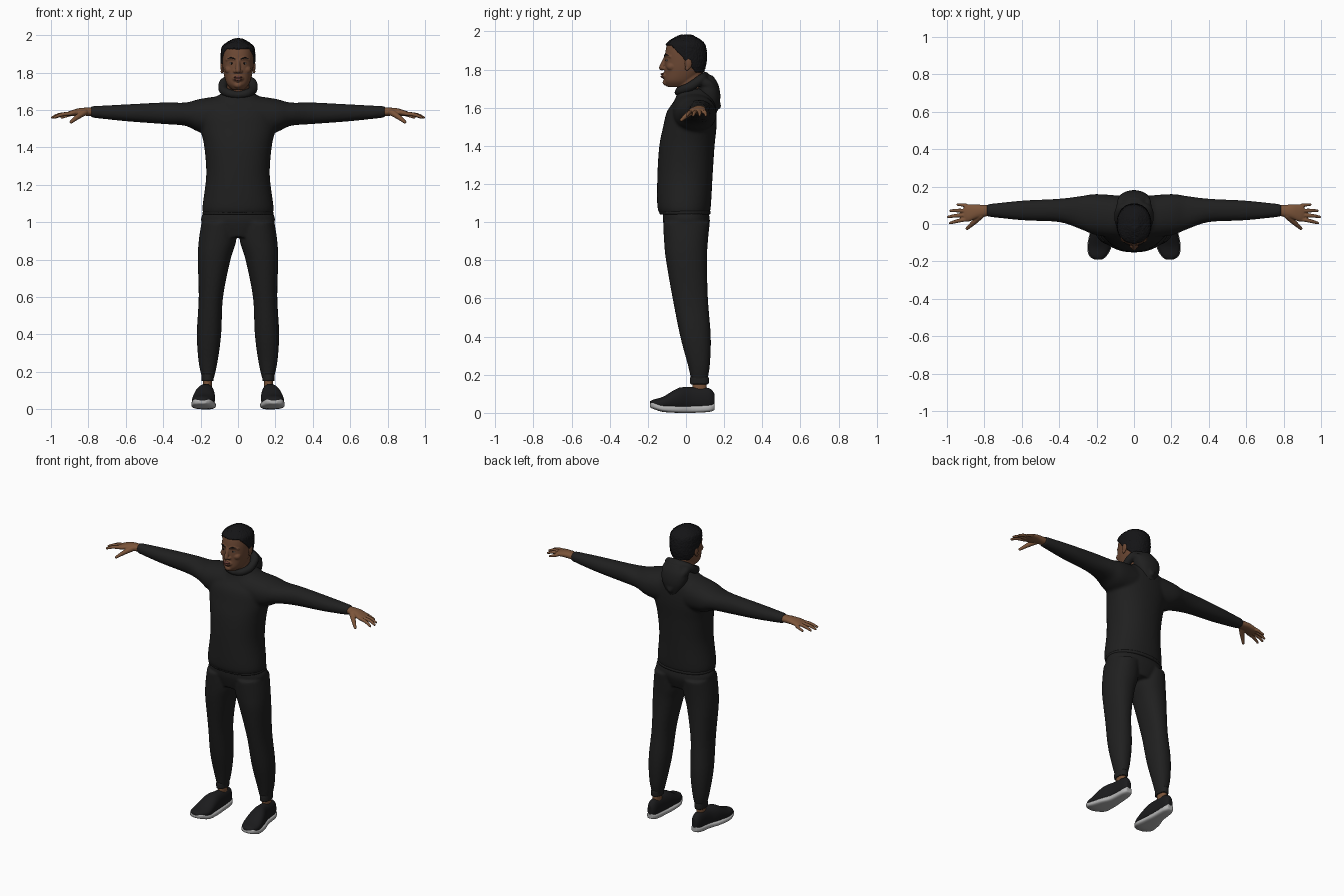
import bpy, bmesh, math, random
from mathutils import Vector, Matrix

random.seed(4)
cube = bpy.data.objects.get("Cube")
if cube:
    bpy.data.objects.remove(cube)


def material(name, red, green, blue):
    color = (red, green, blue, 1)
    mat = bpy.data.materials.new(name)
    mat.use_nodes = True
    mat.diffuse_color = color
    shader = mat.node_tree.nodes["Principled BSDF"]
    shader.inputs["Base Color"].default_value = color
    shader.inputs["Roughness"].default_value = .9
    return mat


FABRIC = material("black fabric", .014, .014, .014)
SHOE = material("shoe black", .011, .011, .012)
HAIR = material("hair black", .007, .007, .008)
SOLE = material("pale sole", .45, .45, .45)
FACE = material("face skin", .15, .065, .034)
HAND = material("hand skin", .2, .09, .042)
LIPS = material("lips", .13, .045, .035)
EYE = material("eye white", .3, .27, .25)


def spline(rows, steps):
    """Smooth curve through rows of numbers."""
    last = len(rows) - 1
    points = []
    for i in range(last):
        before, start, end, after = (Vector(rows[min(max(i + k, 0), last)]) for k in (-1, 0, 1, 2))
        leave, arrive = (end - before) / 2, (after - start) / 2
        for s in range(steps):
            t = s / steps
            ease = t * t * (3 - 2 * t)
            points.append(start.lerp(end, ease) + leave * t * (1 - t) ** 2 - arrive * t * t * (1 - t))
    return points + [Vector(rows[last])]


def loft(bm, axis, rows, power=2.2, sides=40):
    """Closed rounded body; each row is position, then low and high of the two other axes."""
    u, v = [k for k in range(3) if k != axis]
    rings = []
    for position, u_low, u_high, v_low, v_high in spline(rows, 5):
        ring = []
        for i in range(sides):
            angle = math.tau * i / sides
            c, s = (math.copysign(abs(f) ** (2 / power), f) for f in (math.cos(angle), math.sin(angle)))
            co = Vector((position, position, position))
            co[u] = (u_low + u_high + (u_high - u_low) * c) / 2
            co[v] = (v_low + v_high + (v_high - v_low) * s) / 2
            ring.append(bm.verts.new(co))
        rings.append(ring)
    for lower, upper in zip(rings, rings[1:]):
        for i in range(sides):
            j = (i + 1) % sides
            bm.faces.new((lower[i], lower[j], upper[j], upper[i]))
    bm.faces.new(rings[0])
    bm.faces.new(rings[-1])


def centred_loft(bm, rows):
    """Upright body; each row is height, half width, front and back."""
    loft(bm, 2, [(z, -half, half, front, back) for z, half, front, back in rows])


def ball(bm, at, size):
    bmesh.ops.create_icosphere(bm, subdivisions=2, radius=1,
                               matrix=Matrix.Translation(at) @ Matrix.Diagonal((*size, 1)))


def tube(bm, points, steps=10):
    """Round strand through x, y, z, radius points."""
    for x, y, z, radius in spline(points, steps):
        ball(bm, (x, y, z), (radius, radius, radius))


def finish(name, bm, mat, voxel=0, smooth=0, mirror=False):
    """Blend overlapping shells into one smooth skin."""
    bmesh.ops.recalc_face_normals(bm, faces=bm.faces)
    mesh = bpy.data.meshes.new(name)
    bm.to_mesh(mesh)
    bm.free()
    ob = bpy.data.objects.new(name, mesh)
    bpy.context.collection.objects.link(ob)
    if mirror:
        ob.modifiers.new("mirror", "MIRROR").use_mirror_merge = False
    if voxel:
        remesh = ob.modifiers.new("blend", "REMESH")
        remesh.mode, remesh.voxel_size = "VOXEL", voxel
    if smooth:
        soften = ob.modifiers.new("soften", "SMOOTH")
        soften.factor, soften.iterations = .5, smooth
    depsgraph = bpy.context.evaluated_depsgraph_get()
    ob.data = bpy.data.meshes.new_from_object(ob.evaluated_get(depsgraph))
    ob.modifiers.clear()
    ob.data.materials.clear()
    ob.data.materials.append(mat)
    ob.data.shade_smooth()
    return ob


# Sweatshirt: body and sleeves
bm = bmesh.new()
centred_loft(bm, [(1.04, .18, -.13, .12), (1.08, .19, -.15, .13), (1.25, .17, -.15, .14), (1.4, .18, -.14, .15),
                  (1.5, .2, -.12, .16), (1.58, .2, -.1, .16), (1.64, .16, -.06, .15), (1.7, .07, -.04, .11)])
loft(bm, 0, [(.06, -.08, .15, 1.46, 1.68), (.2, -.06, .16, 1.48, 1.66), (.28, -.03, .15, 1.515, 1.64),
             (.4, .01, .135, 1.525, 1.64), (.6, .02, .125, 1.54, 1.63), (.79, .04, .105, 1.56, 1.62)])
finish("sweatshirt", bm, FABRIC, .009, 6, True)

# Ribbed hem band
bm = bmesh.new()
centred_loft(bm, [(z, .19, -.14, .13) for z in (1.04, 1.06)])
finish("hem_band", bm, FABRIC, .006, 2)

# Hood: collar roll, back folds and hanging bag
bm = bmesh.new()
for side in (-1, 1):
    tube(bm, [(0, -.04, 1.68, .02), (side * .05, -.03, 1.69, .023), (side * .08, .02, 1.71, .025),
              (side * .07, .08, 1.75, .026), (0, .1, 1.765, .025)])
    tube(bm, [(side * .07, .07, 1.74, .025), (side * .06, .13, 1.71, .026), (0, .165, 1.61, .02)])
centred_loft(bm, [(1.57, .03, .13, .16), (1.65, .08, .07, .18), (1.72, .085, .06, .17), (1.77, .04, .08, .14)])
finish("hood", bm, FABRIC, .006, 3)

# Trousers: pelvis and tapered legs
bm = bmesh.new()
centred_loft(bm, [(.92, .1, -.1, .1), (1, .195, -.12, .125), (1.06, .18, -.12, .115)])
loft(bm, 2, [(.16, .13, .19, .03, .11), (.25, .11, .21, .01, .125), (.4, .09, .22, -.03, .13),
             (.6, .08, .21, -.07, .115), (.8, .04, .215, -.105, .11), (.9, .01, .21, -.115, .115),
             (1, .01, .195, -.12, .125)])
finish("trousers", bm, FABRIC, .008, 4, True)

# Ankle cuffs and ankles
bm = bmesh.new()
loft(bm, 2, [(z, .13, .195, .02, .12) for z in (.15, .19)])
finish("ankle_cuffs", bm, FABRIC, .005, 2, True)
bm = bmesh.new()
loft(bm, 2, [(z, .14, .186, .035, .108) for z in (.09, .18)])
finish("ankles", bm, HAND, mirror=True)

# Shoes: rows of length, inner, outer, bottom and top shared by upper and sole
last = [(-.19, .17, .21, .03, .06), (-.17, .145, .24, .02, .07), (-.12, .12, .25, .005, .085),
        (-.04, .12, .235, 0, .13), (.03, .125, .21, 0, .135), (.12, .13, .2, .005, .13), (.15, .145, .185, .015, .1)]
bm = bmesh.new()
loft(bm, 1, [(y, inner + .004, outer - .004, bottom + .01, top) for y, inner, outer, bottom, top in last])
for k in range(4):
    y, z = -.035 - .018 * k, .124 - .011 * k
    tube(bm, [(.148, y, z - .012, .005), (.178, y, z + .004, .005), (.208, y, z - .012, .005)])
finish("shoe_uppers", bm, SHOE, .004, 2, True)
bm = bmesh.new()
loft(bm, 1, [(y, inner, outer, bottom, min(bottom + .038, top - .01)) for y, inner, outer, bottom, top in last], 3.2)
finish("shoe_soles", bm, SOLE, .004, 1, True)

# Hands: palm, four fingers and thumb
bm = bmesh.new()
loft(bm, 0, [(.77, .045, .1, 1.567, 1.613), (.84, .03, .104, 1.57, 1.611), (.885, .013, .104, 1.567, 1.6),
             (.91, .02, .1, 1.57, 1.59)])
for k, tip in enumerate((.942, .98, .993, .983)):
    tube(bm, [(.89, .092 - .022 * k, 1.581, .0115), (tip - .04, .1 - .028 * k, 1.575, .0105),
              (tip, .104 - .033 * k, 1.56, .0075)])
tube(bm, [(.82, .045, 1.588, .019), (.855, .01, 1.565, .0145), (.892, -.024, 1.536, .009)])
finish("hands", bm, HAND, .0035, 2, True)

# Head with neck and facial forms
bm = bmesh.new()
centred_loft(bm, [(1.71, .036, -.1, .03), (1.74, .06, -.115, .05), (1.79, .076, -.113, .085), (1.84, .083, -.112, .1),
                  (1.9, .084, -.107, .1), (1.94, .075, -.09, .085), (1.975, .02, -.03, .03)])
centred_loft(bm, [(z, .058, -.045, .09) for z in (1.62, 1.8)])
tube(bm, [(0, -.108, 1.86, .011), (0, -.127, 1.81, .015)])
ball(bm, (0, -.1, 1.768), (.034, .031, .022))
ball(bm, (0, -.1, 1.733), (.026, .024, .019))
for side in (-1, 1):
    ball(bm, (side * .015, -.114, 1.806), (.011, .013, .01))
    ball(bm, (side * .045, -.075, 1.815), (.028, .028, .024))
    tube(bm, [(side * .012, -.106, 1.87, .009), (side * .035, -.1, 1.876, .009), (side * .06, -.08, 1.868, .008)])
head = finish("head", bm, FACE, .004, 3)


def below_hairline(face):
    centre = face.calc_center_median()
    return centre.z < max(1.785, 1.925 - max(0, centre.y + .075) * 1.1)


# Cropped curly hair, raised off the scalp
bm = bmesh.new()
bm.from_mesh(head.data)
bmesh.ops.delete(bm, geom=[face for face in bm.faces if below_hairline(face)], context="FACES")
bm.normal_update()
lifts = [(vert, vert.normal * random.uniform(.005, .0095)) for vert in bm.verts if not vert.is_boundary]
for vert, lift in lifts:
    vert.co += lift
finish("hair", bm, HAIR)

# Ears
bm = bmesh.new()
ball(bm, (.085, .012, 1.832), (.009, .02, .031))
ball(bm, (.086, .005, 1.806), (.007, .011, .012))
finish("ears", bm, FACE, .003, 2, True)

# Eyes, brows and lips
bm = bmesh.new()
ball(bm, (.033, -.099, 1.849), (.014, .007, .0055))
finish("eyes", bm, EYE, mirror=True)
bm = bmesh.new()
ball(bm, (.033, -.103, 1.849), (.0065, .005, .0055))
finish("irises", bm, HAIR, mirror=True)
bm = bmesh.new()
tube(bm, [(.016, -.112, 1.872, .0035), (.037, -.106, 1.879, .004), (.06, -.085, 1.871, .003)])
finish("eyebrows", bm, HAIR, mirror=True)
bm = bmesh.new()
for z in (1.763, 1.776):
    ball(bm, (0, -.122, z), (.024, .012, .007))
finish("lips", bm, LIPS)
